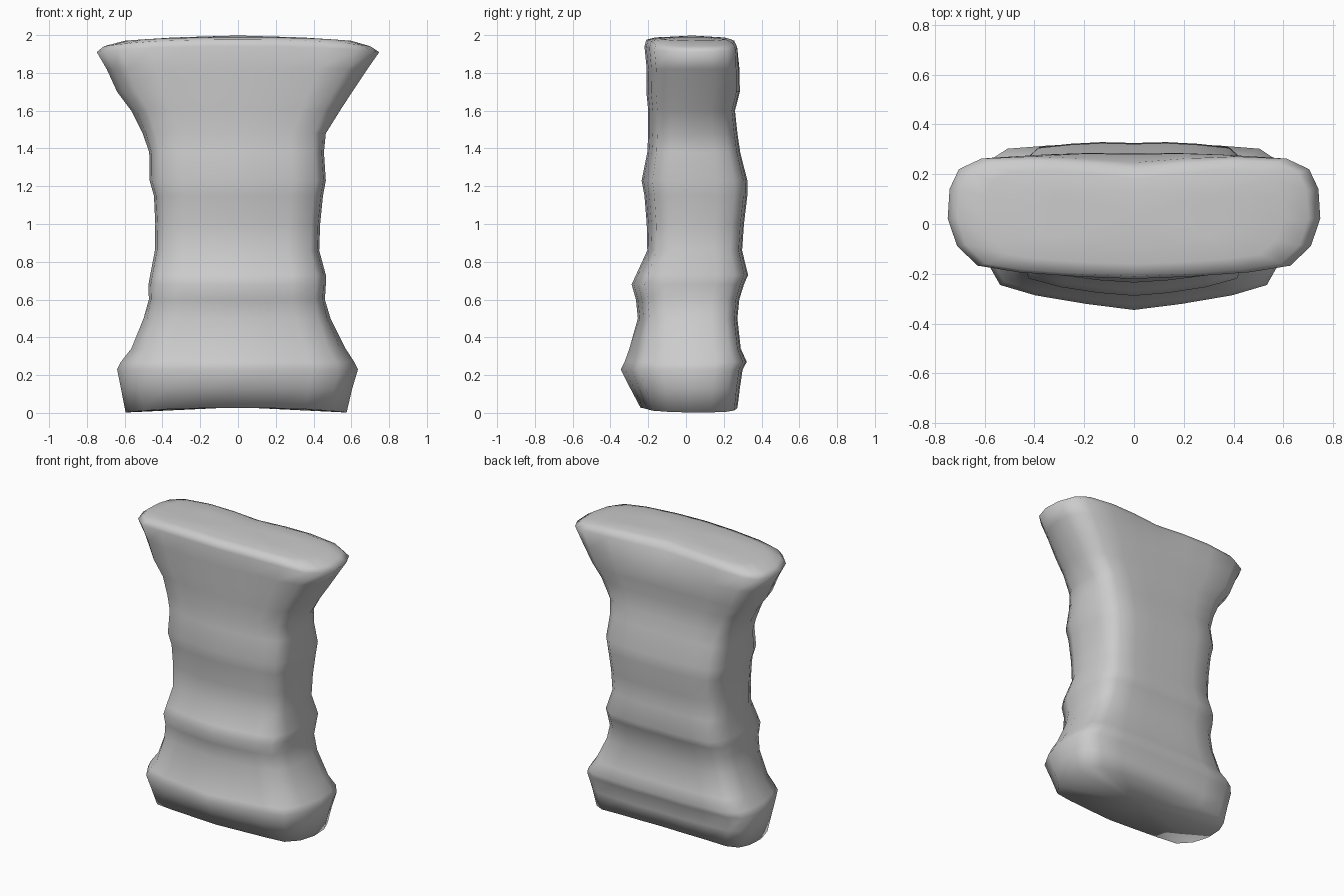
import bpy, bmesh

# Height stations: z, left x, right x, front y, back y
STATIONS = [
    (0.026, -0.595, 0.575, -0.240, 0.275),
    (0.13, -0.620, 0.605, -0.295, 0.288),
    (0.23, -0.640, 0.635, -0.345, 0.303),
    (0.27, -0.620, 0.615, -0.325, 0.325),
    (0.34, -0.565, 0.570, -0.300, 0.293),
    (0.50, -0.500, 0.490, -0.255, 0.275),
    (0.60, -0.472, 0.460, -0.265, 0.285),
    (0.68, -0.474, 0.465, -0.288, 0.310),
    (0.73, -0.465, 0.465, -0.265, 0.332),
    (0.86, -0.440, 0.430, -0.205, 0.300),
    (1.00, -0.438, 0.435, -0.208, 0.310),
    (1.15, -0.445, 0.450, -0.220, 0.328),
    (1.23, -0.468, 0.465, -0.235, 0.328),
    (1.38, -0.470, 0.455, -0.205, 0.290),
    (1.48, -0.505, 0.465, -0.200, 0.275),
    (1.60, -0.565, 0.540, -0.200, 0.262),
    (1.70, -0.640, 0.605, -0.210, 0.288),
    (1.82, -0.695, 0.685, -0.208, 0.286),
    (1.94, -0.748, 0.748, -0.220, 0.282),
]

# Half cross-section: share of half width, share of front / back depth
HALF = [(0.0, -1.0), (0.30, -0.96), (0.62, -0.88), (0.84, -0.76),
        (0.95, -0.40), (1.0, 0.08), (0.99, 0.50), (0.94, 0.78),
        (0.82, 0.93), (0.55, 0.97), (0.28, 0.99), (0.0, 0.98)]
OUTLINE = HALF + [(-u, v) for u, v in HALF[-2:0:-1]]


def add_ring(bm, z, xl, xr, yf, yb, arch=0.0, notch=0.0):
    ring = []
    # The foot's front is a slight wedge; the waist is boxier at the front
    prow = 0.018 * max(0, 1 - abs(z - 0.22) / 0.25)
    boxy = 0.05 * max(0, min(1, (0.6 - abs(z - 1.0)) / 0.2))
    for u, v in OUTLINE:
        w = u
        if v < -0.3 and abs(u) > 0.8:
            w = u + (boxy if u > 0 else -boxy) * (1 if v < -0.6 else 0.5)
        x = w * xr if u >= 0 else -w * xl
        y = -v * yf if v < 0 else v * yb
        if v < -0.3:
            y += prow * min(1, abs(u) * 2)
        if v > 0.8:
            y -= notch * max(0, 1 - abs(u) / 0.6)
        ring.append(bm.verts.new((x, y, z + arch * abs(u) ** 3)))
    return ring


# Body: lofted column with flared ends
bm = bmesh.new()
rings = []
for z, xl, xr, yf, yb in STATIONS:
    arch = -0.03 if z > 1.9 else (-0.024 if z < 0.05 else 0)
    rings.append(add_ring(bm, z, xl, xr, yf, yb, arch, 0.03 if z > 1.9 else 0))
# Rounded top rim
rings.append(add_ring(bm, 1.976, -0.71, 0.70, -0.210, 0.267, -0.035, 0.04))
rings.append(add_ring(bm, 1.988, -0.60, 0.60, -0.160, 0.225, -0.018, 0.04))
rings.append(add_ring(bm, 1.992, -0.35, 0.35, -0.07, 0.13, -0.005))
for a, b in zip(rings, rings[1:]):
    n = len(a)
    for i in range(n):
        j = (i + 1) % n
        bm.faces.new((a[i], a[j], b[j], b[i]))

# Closed ends
for ring, z, flip in ((rings[0], 0.03, True), (rings[-1], 1.998, False)):
    centre = bm.verts.new((0, 0.03, z))
    for i in range(len(ring)):
        tri = [ring[i], ring[(i + 1) % len(ring)], centre]
        bm.faces.new(tri[::-1] if flip else tri)
bmesh.ops.recalc_face_normals(bm, faces=bm.faces)

mesh = bpy.data.meshes.new("flared_column")
bm.to_mesh(mesh)
bm.free()
column = bpy.data.objects.new("flared_column", mesh)
bpy.context.collection.objects.link(column)
bpy.context.view_layer.objects.active = column
column.select_set(True)
bpy.ops.object.shade_smooth()
